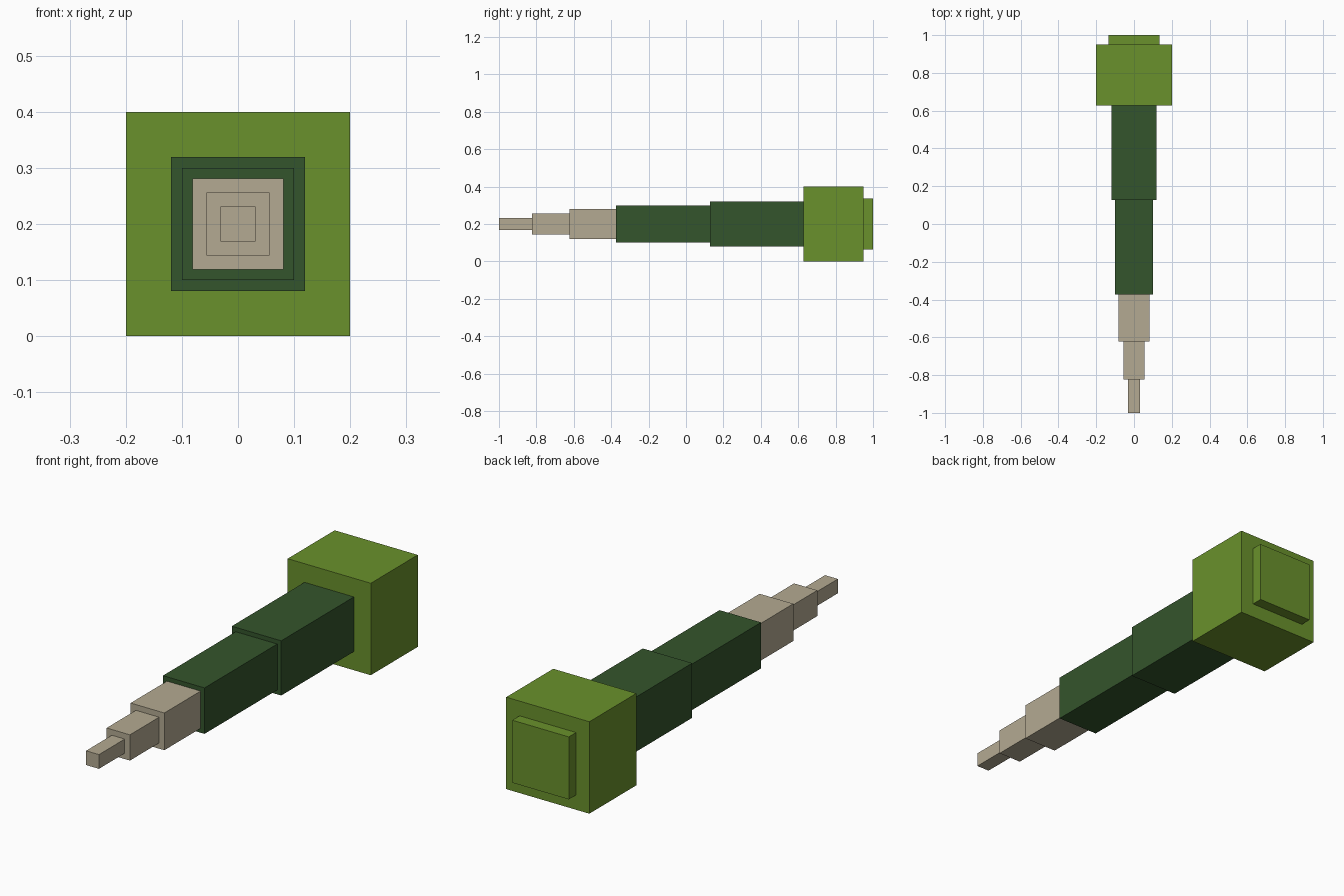
import bpy

cube = bpy.data.objects.get("Cube")
if cube:
    bpy.data.objects.remove(cube, do_unlink=True)


def material(name, rgb):
    mat = bpy.data.materials.new(name)
    mat.use_nodes = True
    color = (*rgb, 1)
    mat.diffuse_color = color
    mat.node_tree.nodes["Principled BSDF"].inputs["Base Color"].default_value = color
    return mat


leaf = material("leaf green", (0.144, 0.283, 0.025))
forest = material("forest green", (0.034, 0.089, 0.025))
beige = material("beige", (0.456, 0.402, 0.287))

AXIS_Z = 0.2
OVERLAP = 0.01


def square_bar(name, half, front, back, mat):
    """Square bar lying along y, centred on the shared axis."""
    bpy.ops.mesh.primitive_cube_add(size=1, location=(0, (front + back) / 2, AXIS_Z))
    bar = bpy.context.object
    bar.name = name
    bar.scale = (half * 2, back - front, half * 2)
    bpy.ops.object.transform_apply(location=False, rotation=False, scale=True)
    bar.data.materials.append(mat)


# Stepped sections from the front tip to the block; each tucks into the next
sections = [
    ("tip", 0.031, -1.0, -0.823, beige),
    ("tip_middle", 0.056, -0.823, -0.622, beige),
    ("tip_base", 0.081, -0.622, -0.373, beige),
    ("front_shaft", 0.1, -0.373, 0.127, forest),
    ("rear_shaft", 0.119, 0.127, 0.627, forest),
]
for name, half, front, back, mat in sections:
    square_bar(name, half, front, back + OVERLAP, mat)

# Large block and the raised plate on its back
square_bar("end_block", 0.2, 0.627, 0.95, leaf)
square_bar("back_plate", 0.136, 0.95 - OVERLAP, 1.0, leaf)
